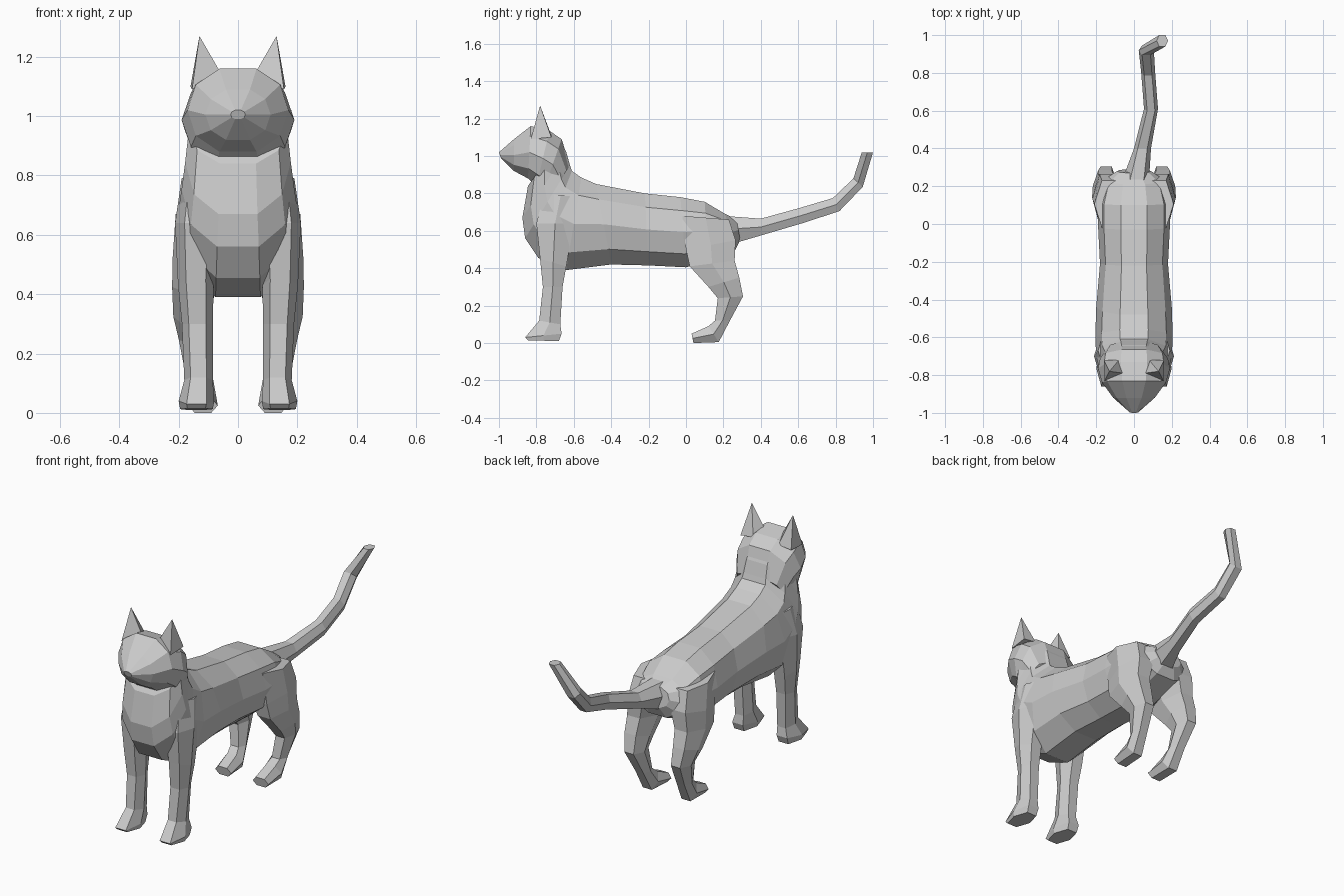
import bpy, bmesh
from math import sin, cos, pi


def finish(name, bm):
    bmesh.ops.recalc_face_normals(bm, faces=bm.faces)
    mesh = bpy.data.meshes.new(name)
    bm.to_mesh(mesh)
    bm.free()
    obj = bpy.data.objects.new(name, mesh)
    bpy.context.collection.objects.link(obj)


def loft(name, rings, n, side=1):
    """Each ring: y, z of its top/front; y, z of its bottom/back; centre x; half width."""
    bm = bmesh.new()
    loops = []
    for y1, z1, y2, z2, cx, w in rings:
        loop = []
        for i in range(n):
            a = 2 * pi * (i + 0.5) / n
            t = 0.5 * (1 + cos(a) / cos(pi / n))
            s = sin(a)
            s = (1 if s > 0 else -1) * abs(s) ** 0.85
            loop.append(bm.verts.new((side * (cx + w * s),
                                      y2 + (y1 - y2) * t, z2 + (z1 - z2) * t)))
        loops.append(loop)
    for a, b in zip(loops, loops[1:]):
        for i in range(n):
            j = (i + 1) % n
            bm.faces.new((a[i], a[j], b[j], b[i]))
    bm.faces.new(loops[0])
    bm.faces.new(loops[-1])
    finish(name, bm)


# Torso, from rump to chest and neck
loft("body", [
    (0.27, 0.66, 0.29, 0.55, 0, 0.09),
    (0.21, 0.69, 0.26, 0.49, 0, 0.16),
    (0.10, 0.755, 0.12, 0.44, 0, 0.19),
    (-0.03, 0.78, 0.00, 0.405, 0, 0.19),
    (-0.22, 0.80, -0.20, 0.415, 0, 0.18),
    (-0.48, 0.85, -0.40, 0.42, 0, 0.20),
    (-0.56, 0.885, -0.64, 0.39, 0, 0.205),
    (-0.61, 0.92, -0.79, 0.455, 0, 0.20),
    (-0.62, 0.95, -0.86, 0.56, 0, 0.19),
    (-0.64, 1.02, -0.875, 0.67, 0, 0.178),
    (-0.67, 1.08, -0.845, 0.84, 0, 0.165)], 10)

# Head, from nape to nose
loft("head", [
    (-0.62, 0.95, -0.72, 0.80, 0, 0.15),
    (-0.665, 1.09, -0.76, 0.82, 0, 0.18),
    (-0.73, 1.135, -0.80, 0.84, 0, 0.19),
    (-0.83, 1.16, -0.845, 0.88, 0, 0.17),
    (-0.92, 1.09, -0.92, 0.92, 0, 0.11),
    (-1.00, 1.02, -0.99, 0.99, 0, 0.025)], 10)

# Tail, bending up and sideways at the tip
loft("tail", [
    (0.20, 0.68, 0.28, 0.54, 0.01, 0.07),
    (0.40, 0.665, 0.40, 0.575, 0.045, 0.045),
    (0.60, 0.72, 0.62, 0.64, 0.09, 0.037),
    (0.785, 0.775, 0.82, 0.705, 0.075, 0.037),
    (0.895, 0.88, 0.945, 0.835, 0.065, 0.04),
    (0.94, 1.02, 1.00, 1.02, 0.15, 0.03)], 6)

front_leg = [
    (-0.76, 0.80, -0.58, 0.78, 0.13, 0.06),
    (-0.80, 0.64, -0.60, 0.64, 0.14, 0.072),
    (-0.78, 0.45, -0.64, 0.41, 0.142, 0.06),
    (-0.765, 0.30, -0.66, 0.30, 0.137, 0.052),
    (-0.785, 0.12, -0.672, 0.10, 0.133, 0.048),
    (-0.86, 0.03, -0.665, 0.05, 0.14, 0.06),
    (-0.845, 0.015, -0.68, 0.01, 0.14, 0.055)]
hind_leg = [
    (-0.02, 0.68, 0.23, 0.66, 0.12, 0.09),
    (0.00, 0.50, 0.265, 0.55, 0.135, 0.085),
    (0.02, 0.41, 0.26, 0.44, 0.15, 0.072),
    (0.12, 0.30, 0.285, 0.35, 0.153, 0.065),
    (0.17, 0.24, 0.305, 0.25, 0.147, 0.052),
    (0.155, 0.12, 0.235, 0.12, 0.13, 0.045),
    (0.12, 0.09, 0.175, 0.005, 0.122, 0.05),
    (0.03, 0.05, 0.04, 0.0, 0.118, 0.05)]
ear = [(0.13, -0.78, 1.27), (0.055, -0.79, 1.14), (0.155, -0.83, 1.09),
       (0.16, -0.72, 1.10), (0.08, -0.72, 1.11)]

# Legs and ears on both sides
for side, label in ((1, "left"), (-1, "right")):
    loft("front_leg_" + label, front_leg, 6, side)
    loft("hind_leg_" + label, hind_leg, 6, side)
    bm = bmesh.new()
    for x, y, z in ear:
        bm.verts.new((side * x, y, z))
    bmesh.ops.convex_hull(bm, input=bm.verts)
    finish("ear_" + label, bm)
